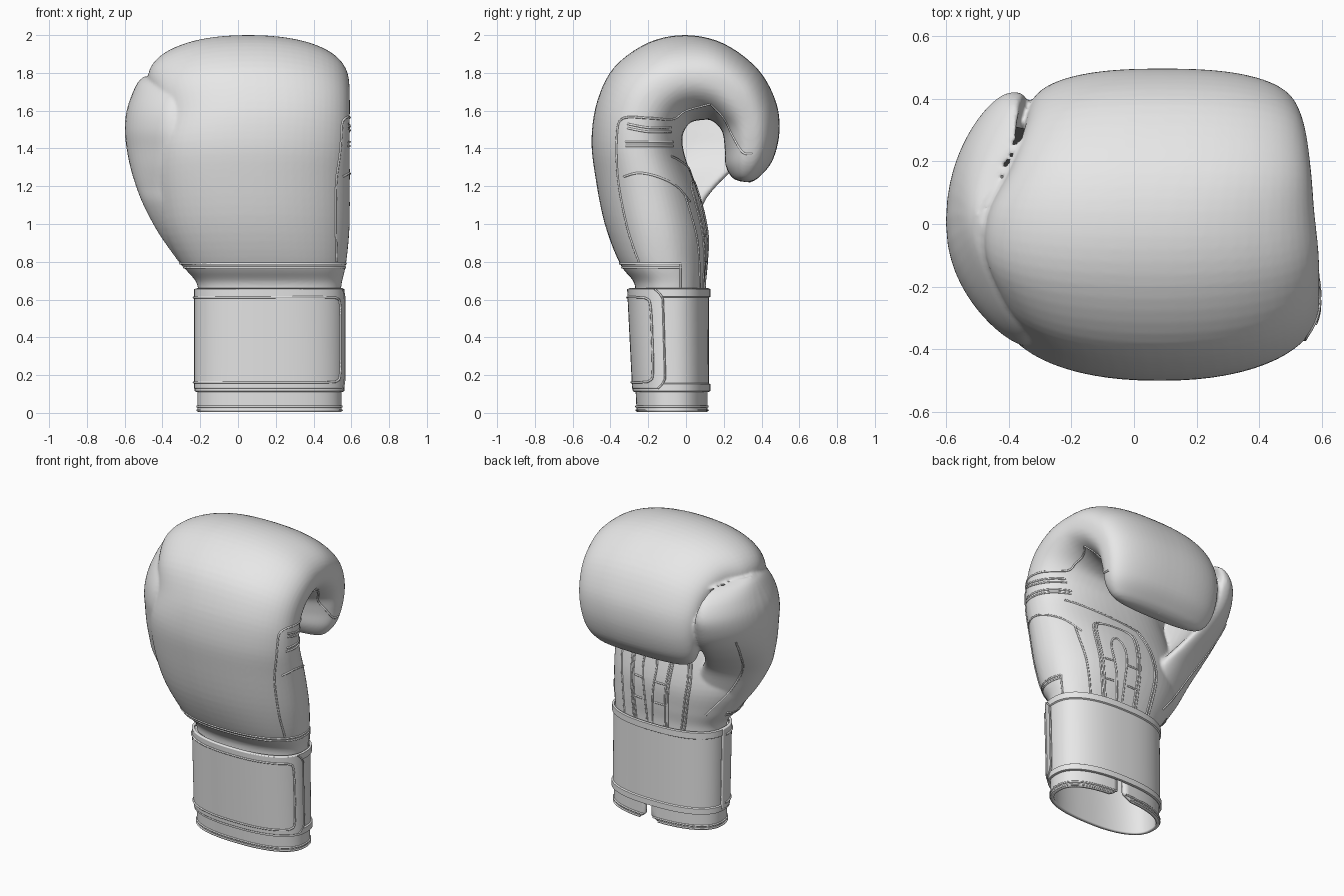
import bpy, bmesh, math
from mathutils import Vector
from mathutils.bvhtree import BVHTree

if "Cube" in bpy.data.objects:
    bpy.data.objects.remove(bpy.data.objects["Cube"])


def material(name, rgb):
    m = bpy.data.materials.new(name)
    m.use_nodes = True
    m.diffuse_color = (*rgb, 1)
    m.node_tree.nodes["Principled BSDF"].inputs["Base Color"].default_value = (*rgb, 1)
    return m


LEATHER = material("pale grey leather", (0.8, 0.8, 0.8))
BLACK = material("black webbing", (0.03, 0.03, 0.03))


def smooth_path(rows, k):
    """Catmull-Rom interpolation through rows of any length."""
    out = []
    for i in range(len(rows) - 1):
        p = [rows[max(i - 1, 0)], rows[i], rows[i + 1], rows[min(i + 2, len(rows) - 1)]]
        for s in range(k):
            t = s / k
            out.append([0.5 * (2 * b + (c - a) * t + (2 * a - 5 * b + 4 * c - d) * t * t
                               + (3 * b - a - 3 * c + d) * t ** 3) for a, b, c, d in zip(*p)])
    return out + [list(rows[-1])]


def ring_point(st, a, bend=0.0):
    """Point on a rounded section: back of hand at 90 degrees, palm at 270."""
    yo, zo, yi, zi, xl, xr, n = st
    c, s = math.cos(a), math.sin(a)
    c = math.copysign(abs(c) ** (2 / n), c)
    s = math.copysign(abs(s) ** (2 / n), s)
    curve = bend * s * s * (1.4 if s > 0 else 1)
    return Vector(((xl + xr) / 2 + (xr - xl) / 2 * c + curve,
                   (yo + yi) / 2 + (yo - yi) / 2 * s,
                   (zo + zi) / 2 + (zo - zi) / 2 * s))


def loft(name, stations, bend=0.0, span=None, seg=64, caps=False, thick=0.0):
    """Skin sections; span(z) gives start and end angle of an open shell."""
    bm = bmesh.new()
    rings = []
    for st in stations:
        a0, a1 = span(st[1]) if span else (0, 2 * math.pi)
        count = seg + 1 if span else seg
        rings.append([bm.verts.new(ring_point(st, a0 + (a1 - a0) * j / seg, bend))
                      for j in range(count)])
    for lo, hi in zip(rings, rings[1:]):
        for j in range(seg):
            k = (j + 1) % len(lo)
            bm.faces.new((lo[j], hi[j], hi[k], lo[k]))
    if caps:
        bm.faces.new(rings[0])
        bm.faces.new(rings[-1])
        bmesh.ops.recalc_face_normals(bm, faces=bm.faces)
    me = bpy.data.meshes.new(name)
    bm.to_mesh(me)
    bm.free()
    ob = bpy.data.objects.new(name, me)
    bpy.context.collection.objects.link(ob)
    me.materials.append(LEATHER)
    if thick:
        mod = ob.modifiers.new("thickness", "SOLIDIFY")
        mod.thickness = thick
        mod.offset = -1
    bpy.ops.object.select_all(action="DESELECT")
    ob.select_set(True)
    bpy.context.view_layer.objects.active = ob
    bpy.ops.object.shade_smooth_by_angle(angle=math.radians(40))
    return ob


# Padded hand: outer y z, inner y z, x range, squareness, from wrist to fingertips
hand = [(-.27, .60, .10, .60, -.21, .54, 2.4), (-.275, .69, .10, .69, -.22, .55, 2.4),
        (-.35, .79, .11, .79, -.30, .572, 2.3), (-.43, 1.0, .115, .95, -.40, .59, 2.2),
        (-.48, 1.25, .07, 1.15, -.44, .592, 2.2), (-.50, 1.45, .0, 1.34, -.43, .592, 2.2),
        (-.47, 1.65, -.02, 1.45, -.39, .592, 2.2), (-.38, 1.83, .0, 1.51, -.43, .592, 2.2),
        (-.2, 1.96, .03, 1.54, -.475, .588, 2.2), (.0, 2.0, .08, 1.55, -.465, .575, 2.2),
        (.2, 1.955, .13, 1.55, -.4, .565, 2.4), (.38, 1.82, .17, 1.52, -.355, .55, 2.5),
        (.475, 1.65, .195, 1.48, -.34, .53, 2.5), (.495, 1.49, .205, 1.4, -.33, .51, 2.5),
        (.46, 1.34, .21, 1.31, -.31, .48, 2.5), (.39, 1.25, .245, 1.245, -.26, .42, 2.5),
        (.34, 1.22, .29, 1.225, -.16, .34, 2.4)]
glove = loft("padded_hand", smooth_path(hand, 5), caps=True)

# Thumb: a bent lobe beside the hand, fused with it
thumb = [(-.22, .78, .04, .78, -.30, .0, 2.2), (-.32, .95, .06, .95, -.42, -.1, 2.2),
         (-.37, 1.1, .09, 1.1, -.50, -.18, 2.2), (-.38, 1.2, .16, 1.2, -.54, -.26, 2.2),
         (-.39, 1.3, .26, 1.3, -.57, -.33, 2.3), (-.39, 1.4, .35, 1.4, -.59, -.37, 2.5),
         (-.39, 1.5, .40, 1.5, -.60, -.39, 2.7), (-.37, 1.6, .42, 1.6, -.59, -.41, 2.7),
         (-.32, 1.69, .38, 1.69, -.56, -.44, 2.5), (-.24, 1.75, .29, 1.75, -.53, -.46, 2.2),
         (-.1, 1.78, .16, 1.78, -.50, -.475, 2.2)]
lobe = loft("thumb", smooth_path(thumb, 5), bend=0.12, caps=True)
glove.select_set(True)
bpy.context.view_layer.objects.active = glove
bpy.ops.object.join()
glove.modifiers.clear()
mod = glove.modifiers.new("fuse", "REMESH")
mod.mode = "VOXEL"
mod.voxel_size = 0.01
mod = glove.modifiers.new("soften", "SMOOTH")
mod.iterations = 3
bpy.context.view_layer.update()
graph = bpy.context.evaluated_depsgraph_get()
skin = bpy.data.meshes.new_from_object(glove.evaluated_get(graph))
glove.modifiers.clear()
glove.data = skin
skin.materials.clear()
skin.materials.append(LEATHER)
skin.shade_smooth()
surface = BVHTree.FromPolygons([v.co for v in skin.vertices], [p.vertices[:] for p in skin.polygons])


def piping(name, points, radius=0.006):
    cu = bpy.data.curves.new(name, "CURVE")
    cu.dimensions = "3D"
    cu.bevel_depth = radius
    cu.bevel_resolution = 1
    sp = cu.splines.new("POLY")
    sp.points.add(len(points) - 1)
    for q, p in zip(sp.points, points):
        q.co = (*p, 1)
    cu.materials.append(LEATHER)
    bpy.context.collection.objects.link(bpy.data.objects.new(name, cu))


def seam(name, rays):
    """Drop each ray on the padding and run piping through the hits."""
    hits = [surface.ray_cast(Vector(o), Vector(d))[0] for o, d in rays]
    hits = [h for h in hits if h]
    if len(hits) > 1:
        piping(name, hits)


def side_seam(name, pts, shift=0.0):
    seam(name, [((2, y, z + shift), (-1, 0, 0)) for y, z in smooth_path(pts, 8)])


def palm_seam(name, pts, shift=0.0, start=.2):
    seam(name, [((x + shift, start, z), (0, -1, 0)) for x, z in smooth_path(pts, 8)])


# Seams of the outer side panel
side_seam("side_panel_seam", [(-.25, .8), (-.31, .98), (-.36, 1.24), (-.365, 1.48), (-.33, 1.56),
                              (-.19, 1.56), (-.07, 1.555), (.0, 1.6), (.13, 1.635)])
side_seam("finger_seam", [(.13, 1.635), (.2, 1.56), (.25, 1.46), (.3, 1.38), (.35, 1.37)])
for k, drop in enumerate((0, -.022)):
    side_seam(f"side_upper_seam_{k}", [(-.31, 1.53), (-.2, 1.51), (-.08, 1.51)], drop)
    side_seam(f"side_middle_seam_{k}", [(-.32, 1.435), (-.2, 1.435), (-.07, 1.435)], drop)
side_seam("side_lower_seam", [(-.33, 1.25), (-.25, 1.27), (-.15, 1.25), (-.05, 1.2), (.02, 1.12)])
side_seam("wrist_side_seam", [(-.03, .66), (-.03, .72), (-.03, .79)])

# Seams of the palm: slot, surrounding panel, crossbars and thumb base
palm_seam("slot_piping", [(.18, .64), (.165, .85), (.145, 1.02), (.16, 1.1), (.195, 1.13),
                          (.235, 1.1), (.25, 1.02), (.23, .85), (.215, .64)])
for k, shift in enumerate((0, .02)):
    palm_seam(f"palm_panel_seam_{k}", [(.07, .64), (.05, .9), (.03, 1.14), (.06, 1.21), (.18, 1.225),
                                       (.3, 1.21), (.33, 1.14), (.32, .9), (.3, .64)], shift)
    palm_seam(f"thumb_base_seam_{k}", [(-.04, .64), (-.08, .85), (-.1, 1.0), (-.08, 1.15), (-.02, 1.27)],
              shift)
palm_seam("palm_cross_seam", [(-.02, 1.27), (.1, 1.29), (.3, 1.32), (.48, 1.36)], start=.16)
palm_seam("palm_edge_seam", [(.4, .64), (.42, .85), (.45, 1.05), (.46, 1.15)])
palm_seam("thumb_panel_seam", [(-.18, .78), (-.32, .95), (-.44, 1.15), (-.51, 1.33), (-.53, 1.43)],
          start=2)
for k, z in enumerate((.8, .94)):
    palm_seam(f"left_crossbar_{k}", [(.25, z), (.28, z), (.31, z)])
    palm_seam(f"right_crossbar_{k}", [(.07, z), (.11, z), (.15, z)])

# Double stitching around the front of the wrist
for z in (.77, .79):
    arc = [math.radians(a) for a in range(-10, 191, 5)]
    seam(f"wrist_stitch_{z}", [((.13 + 2 * math.cos(a), -.1 - 2 * math.sin(a), z),
                                (-math.cos(a), math.sin(a), 0)) for a in arc])


def cuff(z, grow=0.0):
    """Section of the wrist cuff at height z, enlarged by grow."""
    return (-.265 - .05 * z - grow, z, .118 + grow, z, -.218 - grow, .552 + grow, 2.4)


# Inner sleeve with a rounded notch at the back, hemmed by piping
def notch(z):
    middle = -math.pi / 2 + .056
    g = .045 + .1 * max(0, (.05 - z) / .04) ** 2
    return middle + g, middle + 2 * math.pi - g


loft("sleeve", [cuff(z, -.004) for z in (.006, .014, .022, .03, .04, .05, .1, .2, .4, .64)],
     span=notch, seg=96, thick=.02)
for z in (.014, .034):
    a0, a1 = notch(z)
    piping(f"sleeve_hem_{z}", [ring_point(cuff(z, -.003), a0 + (a1 - a0) * j / 72) for j in range(73)])

# Wrist strap with raised bands at both edges
bands = [(.11, .0), (.115, .011), (.152, .011), (.157, .003), (.61, .003), (.615, .011),
         (.655, .011), (.66, .0)]
loft("wrist_strap", [cuff(z, g) for z, g in bands], seg=96, thick=.015)


# Closing flap with rounded end, wrapped over the front
def flap_span(z):
    edge = max(0, .06 - min(z - .13, .655 - z)) / .06
    return math.radians(6 + 10 * edge ** 2), math.radians(185)


levels = [.13, .135, .145, .16, .18, .2, .4, .58, .6, .62, .635, .645, .65, .655]
loft("strap_flap", [cuff(z, .014) for z in levels], span=flap_span, seg=72, thick=.012)
piping("flap_edge", [ring_point(cuff(z, .014), flap_span(z)[0]) for z in levels], .005)
border = [(180, .612), (100, .612), (45, .612), (29, .605), (23, .57), (22, .4), (23, .21), (29, .17),
          (45, .162), (100, .162), (180, .162)]
piping("flap_border", [ring_point(cuff(z, .016), math.radians(a)) for a, z in smooth_path(border, 10)])

# Webbing that ties the thumb to the fist, lying in the crevice between them
bpy.ops.mesh.primitive_cube_add(size=1, location=(-.393, .225, 1.65),
                                rotation=(math.radians(-12), 0, math.radians(-14)))
web = bpy.context.object
web.name = "thumb_webbing"
web.scale = (.055, .15, .13)
web.data.materials.append(BLACK)
